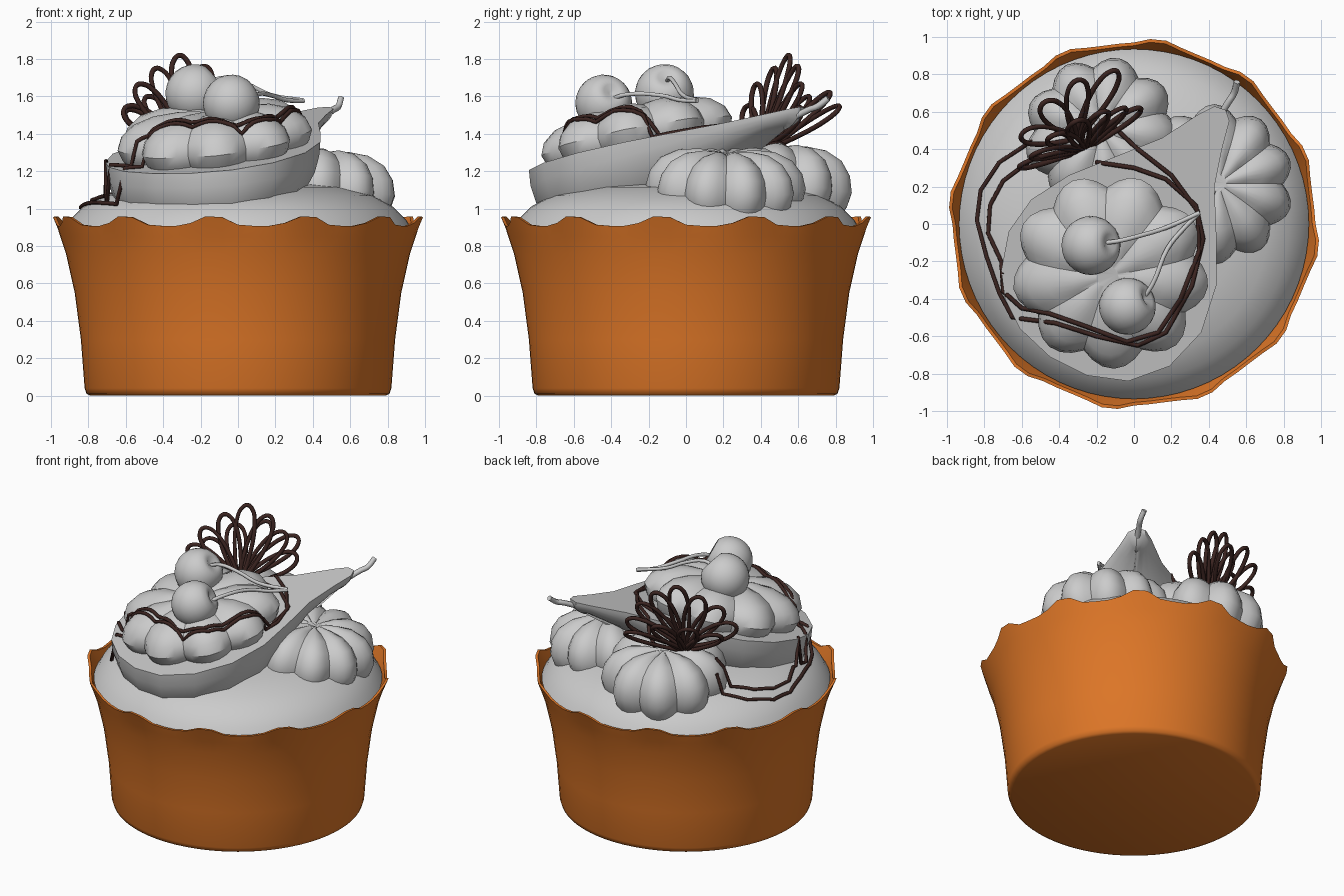
import bpy, bmesh, math
from mathutils import Vector
from mathutils.bvhtree import BVHTree

old = bpy.data.objects.get("Cube")
if old:
    bpy.data.objects.remove(old, do_unlink=True)


def material(name, rgb):
    m = bpy.data.materials.new(name)
    m.use_nodes = True
    m.diffuse_color = (*rgb, 1)
    m.node_tree.nodes["Principled BSDF"].inputs["Base Color"].default_value = (*rgb, 1)
    return m


ORANGE = material("orange_paper", (0.72, 0.18, 0.02))
GREY = material("pale_grey", (0.6, 0.6, 0.6))
BROWN = material("dark_chocolate", (0.045, 0.018, 0.015))


def skin(name, rings, mat, angle=40):
    """Bridge closed rings of points and cap both ends."""
    bm = bmesh.new()
    loops = [[bm.verts.new(p) for p in ring] for ring in rings]
    n = len(loops[0])
    for a, b in zip(loops, loops[1:]):
        for i in range(n):
            j = (i + 1) % n
            bm.faces.new((a[i], a[j], b[j], b[i]))
    bm.faces.new(loops[0])
    bm.faces.new(loops[-1])
    bmesh.ops.remove_doubles(bm, verts=bm.verts, dist=1e-5)
    bmesh.ops.recalc_face_normals(bm, faces=bm.faces)
    me = bpy.data.meshes.new(name)
    bm.to_mesh(me)
    bm.free()
    me.materials.append(mat)
    ob = bpy.data.objects.new(name, me)
    bpy.context.collection.objects.link(ob)
    bpy.ops.object.select_all(action='DESELECT')
    ob.select_set(True)
    bpy.context.view_layer.objects.active = ob
    bpy.ops.object.shade_smooth_by_angle(angle=math.radians(angle))
    return ob


def tube(name, points, radius, mat, cyclic=False, smooth=True):
    """Round wire through the points."""
    cu = bpy.data.curves.new(name, 'CURVE')
    cu.dimensions = '3D'
    cu.bevel_depth = radius
    cu.bevel_resolution = 1
    cu.resolution_u = 4
    cu.use_fill_caps = True
    if smooth:
        sp = cu.splines.new('BEZIER')
        sp.bezier_points.add(len(points) - 1)
        for bp, p in zip(sp.bezier_points, points):
            bp.co = p
            bp.handle_left_type = bp.handle_right_type = 'AUTO'
    else:
        sp = cu.splines.new('POLY')
        sp.points.add(len(points) - 1)
        for q, p in zip(sp.points, points):
            q.co = (*p, 1)
    sp.use_cyclic_u = cyclic
    cu.materials.append(mat)
    ob = bpy.data.objects.new(name, cu)
    bpy.context.collection.objects.link(ob)
    return ob


# Paper cup with twelve scallops on the rim
SEG = 72


def circle(r, z, wave_r=0.0, wave_z=0.0):
    ring = []
    for i in range(SEG):
        a = math.tau * i / SEG
        w = max(0.0, 0.2 + 0.8 * math.cos(12 * (a + math.radians(8))))
        rr = r + wave_r * w
        ring.append((rr * math.cos(a), rr * math.sin(a), z + wave_z * w))
    return ring


skin("paper_cup", [circle(0.79, 0), circle(0.81, 0.01), circle(0.82, 0.04),
                   circle(0.84, 0.3), circle(0.873, 0.55), circle(0.92, 0.76),
                   circle(0.95, 0.85), circle(0.967, 0.908, 0.03, 0.055),
                   circle(0.95, 0.908, 0.03, 0.055), circle(0.93, 0.85),
                   circle(0.9, 0.76)], ORANGE, 50)

# Cream dome filling the cup
dome = skin("cream_dome", [circle(r, z) for r, z in (
    (0.9, 0.78), (0.935, 0.88), (0.9, 0.94), (0.83, 1.01), (0.72, 1.07),
    (0.55, 1.115), (0.35, 1.14), (0.12, 1.15))], GREY)


# Lobed cream rosettes
def rosette(name, centre, normal, radius, height, lobes, phase=0.0):
    rot = Vector((0, 0, 1)).rotation_difference(Vector(normal)).to_matrix()
    rings = []
    for pr, pz in ((0.85, -0.25), (0.96, 0.05), (1, 0.3), (0.95, 0.58),
                   (0.82, 0.82), (0.6, 0.97), (0.35, 1), (0.12, 0.96)):
        ring = []
        for i in range(lobes * 6):
            a = math.tau * i / (lobes * 6)
            bulge = abs(math.sin(lobes * a / 2))
            r = radius * pr * (0.88 + 0.14 * bulge)
            z = height * (pz - 0.07 * (1 - bulge) * max(pz, 0))
            p = Vector((r * math.cos(a + phase), r * math.sin(a + phase), z))
            ring.append(rot @ p + Vector(centre))
        rings.append(ring)
    return skin(name, rings, GREY, 35)


# Tilted cut plane of the pear
def plane_z(x, y):
    return 1.373 + 0.107 * x + 0.194 * y


tilt = (-0.107, -0.194, 1)
top_rosette = rosette("top_rosette", (-0.12, -0.24, 1.315), tilt, 0.52, 0.23, 9, 0.2)
side_rosette = rosette("side_rosette", (0.42, 0.21, 1.03), (0.12, 0.03, 1), 0.42, 0.29, 10)
back_rosette = rosette("back_rosette", (-0.17, 0.47, 1.04), (-0.03, 0.12, 1), 0.41, 0.31, 9, 0.3)

# Half pear, cut face upward: half-round sections about the core line
outline = [(-0.71, -0.25), (-0.69, -0.4), (-0.61, -0.56), (-0.45, -0.71), (-0.25, -0.81),
           (-0.03, -0.84), (0.19, -0.76), (0.36, -0.58), (0.44, -0.33), (0.44, -0.05),
           (0.43, 0.2), (0.47, 0.4), (0.51, 0.55), (0.49, 0.61), (0.43, 0.63), (0.35, 0.59),
           (0.15, 0.46), (-0.1, 0.36), (-0.35, 0.26), (-0.55, 0.13), (-0.67, -0.04)]
core_a, core_b = Vector((-0.14, -0.29)), Vector((0.42, 0.52))
down = -Vector(tilt).normalized()


def pear_ring(t):
    ring = []
    for x, y in outline:
        p = Vector((x, y))
        k = (p - core_a).dot(core_b - core_a) / (core_b - core_a).length_squared
        f = core_a.lerp(core_b, min(max(k, 0), 1))
        q = f + (p - f) * math.cos(t)
        base = Vector((q.x, q.y, plane_z(q.x, q.y)))
        ring.append(base + Vector((0, 0, -0.88 * (p - f).length * math.sin(t))))
    return ring


pear = skin("half_pear", [pear_ring(math.radians(d)) for d in (0, 10, 22, 38, 55, 72, 86)], GREY)
tube("pear_stem", [(0.46, 0.58, 1.49), (0.51, 0.66, 1.53), (0.535, 0.7, 1.545),
                   (0.55, 0.76, 1.59)], 0.018, GREY)


# Cherries: spheres with a dimple where the stem enters
def cherry(name, centre, r, axis):
    rot = Vector((0, 0, 1)).rotation_difference(Vector(axis)).to_matrix()
    rings = []
    for k in range(13):
        t = math.pi * (0.02 + 0.96 * k / 12)
        dip = 0.3 * r * math.exp(-(t / 0.3) ** 2)
        rings.append([rot @ Vector((r * math.sin(t) * math.cos(a), r * math.sin(t) * math.sin(a),
                                    r * math.cos(t) - dip)) + Vector(centre)
                      for a in (math.tau * i / 24 for i in range(24))])
    skin(name, rings, GREY, 60)


cherry("upper_cherry", (-0.23, -0.115, 1.615), 0.158, (0.75, 0.1, 0.65))
cherry("lower_cherry", (-0.035, -0.44, 1.565), 0.152, (0.7, 0.3, 0.4))
tube("upper_cherry_stem", [(-0.15, -0.1, 1.68), (-0.08, -0.09, 1.7), (0.04, -0.06, 1.67),
                           (0.17, -0.02, 1.61), (0.35, 0.06, 1.58)], 0.012, GREY)
tube("lower_cherry_stem", [(0.04, -0.41, 1.58), (0.1, -0.32, 1.61), (0.18, -0.13, 1.605),
                           (0.26, -0.03, 1.58), (0.35, 0.06, 1.575)], 0.012, GREY)


# Chocolate lace: two fans of teardrop loops
def fan(name, base, side, tips, width):
    base, side = Vector(base), Vector(side).normalized()
    for n, tip in enumerate(tips):
        axis = Vector(tip) - base
        across = (side - axis * side.dot(axis) / axis.length_squared).normalized()
        pts = []
        for i in range(14):
            t = math.tau * i / 14
            along = 0.5 - 0.5 * math.cos(t)
            pts.append(base + axis * along + across * width * math.sin(t) * (0.35 + 0.65 * along))
        tube(f"{name}_{n + 1}", pts, 0.014, BROWN, cyclic=True)


fan("tall_lace", (-0.27, 0.4, 1.33), (0.9, 0.4, 0),
    [(-0.61, 0.31, 1.53), (-0.54, 0.37, 1.66), (-0.44, 0.47, 1.75), (-0.31, 0.55, 1.82),
     (-0.17, 0.6, 1.76), (-0.06, 0.62, 1.66), (0.03, 0.62, 1.52)], 0.085)
fan("low_lace", (-0.31, 0.46, 1.33), (0.9, 0.5, 0),
    [(-0.6, 0.48, 1.52), (-0.48, 0.65, 1.6), (-0.3, 0.77, 1.62), (-0.1, 0.82, 1.54)], 0.085)

# Chocolate drizzle draped over the surfaces below it
trees = [BVHTree.FromPolygons([v.co for v in o.data.vertices],
                              [p.vertices for p in o.data.polygons])
         for o in (dome, pear, top_rosette, side_rosette, back_rosette)]


def drop(x, y):
    hits = [t.ray_cast(Vector((x, y, 3)), Vector((0, 0, -1)))[0] for t in trees]
    return Vector((x, y, max(h.z for h in hits if h) + 0.008))


def drizzle(name, path):
    pts = []
    for a, b in zip(path, path[1:]):
        a, b = Vector(a), Vector(b)
        pts += [drop(*a.lerp(b, i / 5)) for i in range(5)]
    tube(name, pts + [drop(*path[-1])], 0.012, BROWN, smooth=False)


drizzle("inner_drizzle", [(-0.12, 0.53), (0.02, 0.4), (0.2, 0.26), (0.34, 0.07), (0.35, -0.14),
                          (0.25, -0.4), (0.13, -0.58), (-0.04, -0.63), (-0.25, -0.55),
                          (-0.45, -0.48), (-0.6, -0.45), (-0.7, -0.36), (-0.71, -0.2),
                          (-0.78, -0.05), (-0.77, 0.1), (-0.7, 0.23), (-0.5, 0.38)])
drizzle("outer_drizzle", [(-0.2, 0.33), (0, 0.3), (0.17, 0.24), (0.33, 0.1), (0.37, -0.08),
                          (0.31, -0.33), (0.17, -0.58), (0.02, -0.65), (-0.2, -0.6),
                          (-0.42, -0.53), (-0.65, -0.5), (-0.72, -0.37), (-0.79, -0.17),
                          (-0.84, 0.02), (-0.82, 0.18), (-0.72, 0.33), (-0.55, 0.44)])
